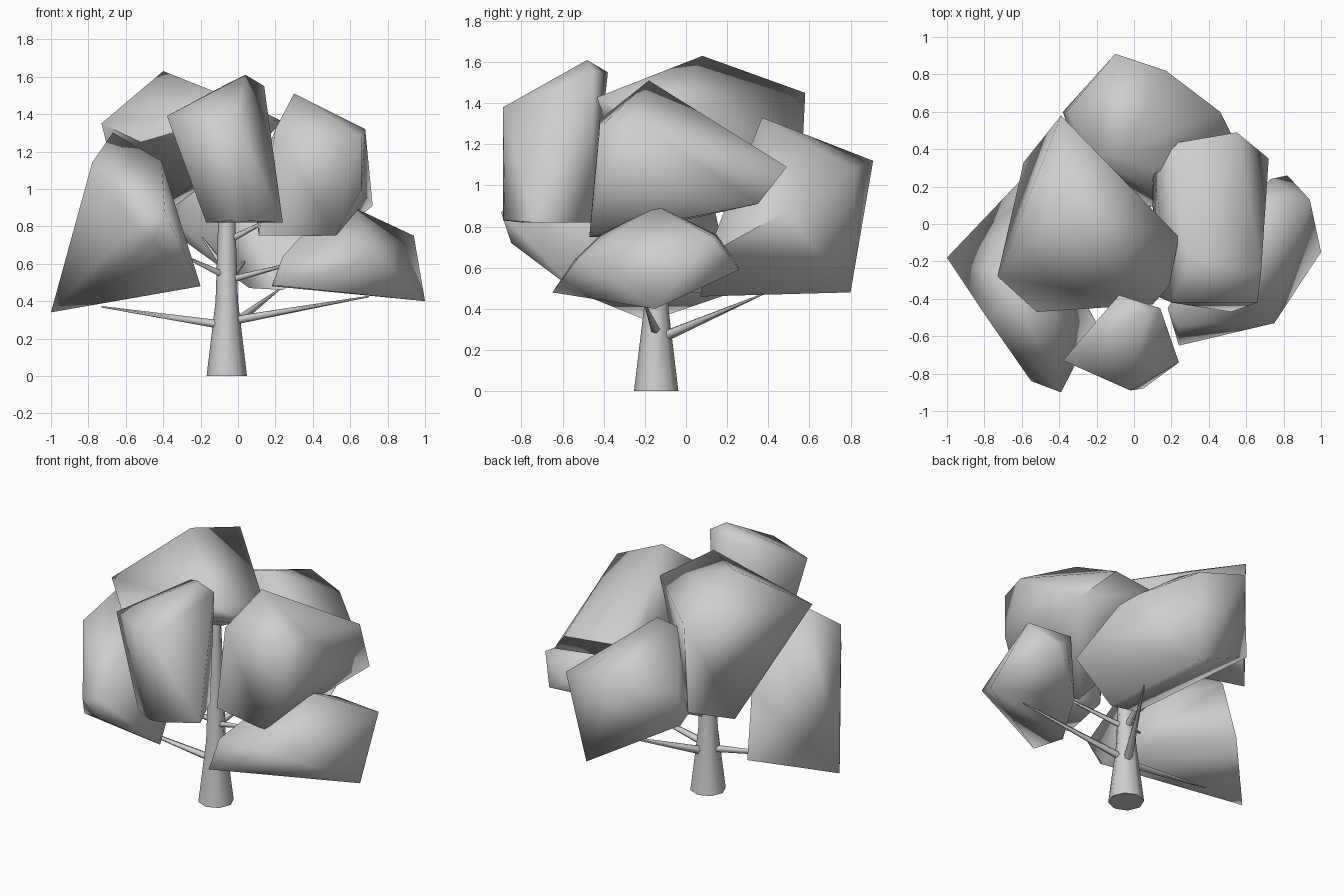
import bpy
import bmesh
import math
from mathutils import Vector

default_cube = bpy.data.objects.get("Cube")
if default_cube:
    bpy.data.objects.remove(default_cube, do_unlink=True)

# One plain grey for the whole tree
grey = bpy.data.materials.new("pale_grey")
grey.use_nodes = True
grey.diffuse_color = (0.62, 0.62, 0.62, 1)
grey.node_tree.nodes["Principled BSDF"].inputs["Base Color"].default_value = grey.diffuse_color


def finish(name, bm, sharp_degrees):
    """Turn a bmesh into a smooth-shaded object with its sharp edges kept."""
    bmesh.ops.recalc_face_normals(bm, faces=bm.faces)
    mesh = bpy.data.meshes.new(name)
    bm.to_mesh(mesh)
    bm.free()
    mesh.materials.append(grey)
    mesh.shade_smooth()
    mesh.set_sharp_from_angle(angle=math.radians(sharp_degrees))
    obj = bpy.data.objects.new(name, mesh)
    bpy.context.collection.objects.link(obj)


def leaf_clump(name, corners):
    """Boulder-like foliage: the convex skin around a few corners."""
    bm = bmesh.new()
    for corner in corners:
        bm.verts.new(corner)
    hull = bmesh.ops.convex_hull(bm, input=bm.verts)
    spare = {g for g in hull["geom_interior"] + hull["geom_unused"]
             if isinstance(g, bmesh.types.BMVert)}
    bmesh.ops.delete(bm, geom=list(spare), context="VERTS")
    finish(name, bm, 85)


def tapered_limb(name, rings, sides):
    """Round limb through (centre, radius) rings, capped at both ends."""
    bm = bmesh.new()
    axis = (Vector(rings[-1][0]) - Vector(rings[0][0])).normalized()
    turn = axis.to_track_quat("Z", "Y")
    loops = []
    for centre, radius in rings:
        loop = []
        for i in range(sides):
            a = math.tau * i / sides
            offset = turn @ Vector((math.cos(a), math.sin(a), 0))
            loop.append(bm.verts.new(Vector(centre) + offset * radius))
        loops.append(loop)
    for low, high in zip(loops, loops[1:]):
        for i in range(sides):
            j = (i + 1) % sides
            bm.faces.new((low[i], low[j], high[j], high[i]))
    bm.faces.new(loops[0][::-1])
    bm.faces.new(loops[-1])
    finish(name, bm, 75)


# Trunk
root = Vector((-0.06, -0.145, 0))
trunk_profile = [(0, 0.108), (0.4, 0.06), (0.8, 0.047), (1.2, 0.03)]
tapered_limb("trunk", [(root + Vector((0, 0, z)), r) for z, r in trunk_profile], 8)

# Branches: start height on the trunk, tip, base radius
branches = {
    "branch_low_right": (0.27, (-0.73, -0.2, 0.37), 0.025),
    "branch_low_left": (0.29, (0.7, -0.2, 0.425), 0.025),
    "branch_low_back": (0.25, (0.23, 0.37, 0.47), 0.03),
    "branch_mid_right": (0.53, (-0.35, -0.35, 0.67), 0.02),
    "branch_mid_left": (0.51, (0.4, -0.25, 0.63), 0.02),
    "branch_mid_back": (0.5, (0.05, 0.2, 0.63), 0.025),
    "branch_high_right": (0.56, (-0.19, 0.1, 0.74), 0.02),
    "branch_high_left": (0.72, (0.25, -0.2, 0.88), 0.02),
}
for name, (height, tip, radius) in branches.items():
    start = root + Vector((0, 0, height))
    tapered_limb(name, [(start, radius), (tip, 0.004)], 5)

# Foliage clumps
leaf_clump("foliage_front", [
    (0.04, -0.48, 1.61), (0.14, -0.45, 1.55), (-0.08, -0.38, 1.55),
    (-0.38, -0.73, 1.39), (-0.02, -0.89, 1.38), (-0.02, -0.89, 0.83),
    (0.05, -0.88, 0.83), (0.24, -0.74, 0.82), (-0.17, -0.8, 0.82),
    (0.12, -0.46, 0.82), (-0.12, -0.46, 0.84)])

leaf_clump("foliage_top", [
    (-0.4, 0.08, 1.63), (-0.39, 0.58, 1.45), (-0.73, -0.28, 1.35),
    (-0.52, -0.47, 1.25), (0.1, -0.43, 1.43), (0.19, -0.33, 1.37),
    (0.24, -0.07, 1.36), (-0.59, 0.33, 0.785), (-0.4, 0.55, 0.86),
    (0.18, -0.3, 1.3)])

leaf_clump("foliage_left_upper", [
    (0.3, -0.18, 1.51), (0.68, -0.25, 1.32), (0.2, -0.42, 1.32),
    (0.66, -0.42, 1.28), (0.66, -0.42, 1), (0.55, 0.49, 1.09),
    (0.2, 0.43, 1.1), (0.1, 0.33, 1.05), (0.72, 0.35, 0.91),
    (0.52, -0.47, 0.75), (0.11, -0.38, 0.75), (0.1, 0.1, 0.87)])

leaf_clump("foliage_left_lower", [
    (0.62, -0.14, 0.9), (0.94, 0.13, 0.75), (1, -0.15, 0.4),
    (0.82, 0.26, 0.59), (0.75, -0.53, 0.64), (0.24, -0.65, 0.48),
    (0.18, -0.45, 0.48), (0.24, -0.54, 0.64), (0.42, -0.33, 0.84),
    (0.62, 0.15, 0.76), (0.73, 0.24, 0.63), (0.45, -0.02, 0.47)])

leaf_clump("foliage_right_lower", [
    (-1, -0.18, 0.34), (-0.78, -0.51, 1.14), (-0.67, -0.31, 1.3),
    (-0.41, -0.5, 1.15), (-0.2, -0.53, 0.48), (-0.61, 0.23, 0.48),
    (-0.39, -0.9, 0.87), (-0.45, -0.85, 0.72), (-0.55, -0.84, 0.8),
    (-0.65, -0.08, 1.1), (-0.58, 0.14, 0.88), (-0.38, -0.3, 0.9)])

leaf_clump("foliage_back", [
    (-0.05, 0.37, 1.33), (-0.2, 0.36, 1.3), (-0.1, 0.91, 1.12),
    (0.17, 0.82, 1.08), (0.46, 0.6, 0.92), (0.52, 0.48, 0.87),
    (0.54, 0.1, 0.66), (0.24, 0.07, 0.46), (0.17, 0.8, 0.48),
    (0.06, 0.1, 0.47), (-0.38, 0.6, 0.79), (-0.36, 0.6, 1),
    (-0.3, 0.35, 0.8)])
